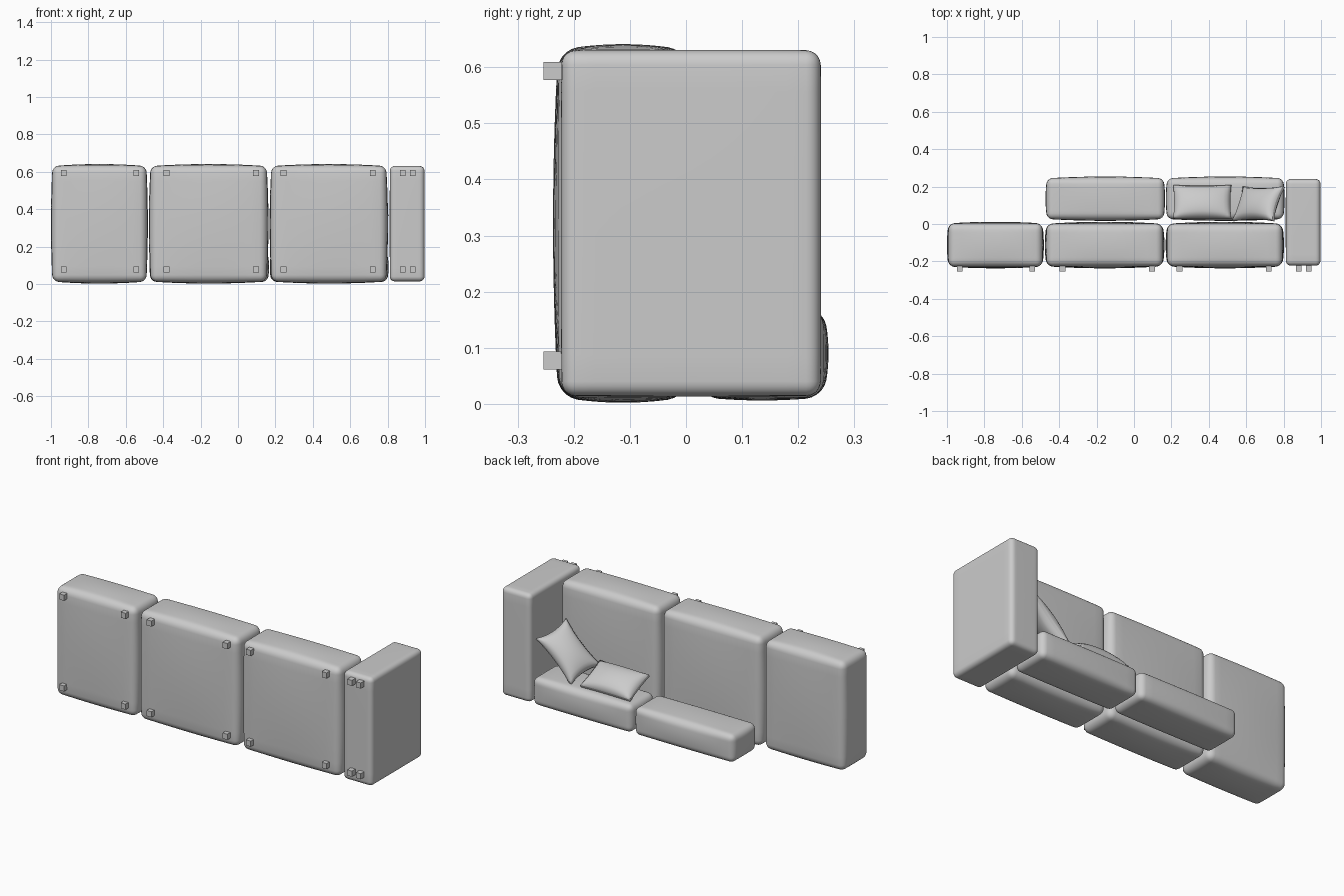
import bpy, bmesh
from mathutils import Vector, Matrix

if "Cube" in bpy.data.objects:
    bpy.data.objects.remove(bpy.data.objects["Cube"])


def grid_cube(n):
    """Cube from -1 to 1, each side split into n x n faces."""
    bm = bmesh.new()
    bmesh.ops.create_cube(bm, size=2)
    bmesh.ops.subdivide_edges(bm, edges=bm.edges[:], cuts=n - 1, use_grid_fill=True)
    return bm


def finish(bm, name, smooth=True):
    bmesh.ops.recalc_face_normals(bm, faces=bm.faces[:])
    me = bpy.data.meshes.new(name)
    bm.to_mesh(me)
    bm.free()
    ob = bpy.data.objects.new(name, me)
    bpy.context.collection.objects.link(ob)
    if smooth:
        me.polygons.foreach_set("use_smooth", [True] * len(me.polygons))
    return ob


def cushion(name, lo, hi, r, bulge):
    """Rounded box filling lo..hi, whose faces swell by bulge along x, y, z."""
    lo, hi, bulge = Vector(lo), Vector(hi), Vector(bulge)
    centre, half = (lo + hi) / 2, (hi - lo) / 2 - bulge
    bm = grid_cube(18)
    for v in bm.verts:
        t = v.co.copy()
        p, inner = Vector(), Vector()
        for i in range(3):
            a, s = abs(t[i]), 1 if t[i] >= 0 else -1
            core = half[i] - r
            p[i] = s * (a * 1.5 * core if a <= 2 / 3 else core + (a - 2 / 3) * 3 * r)
            inner[i] = max(-core, min(core, p[i]))
        p = inner + (p - inner).normalized() * r
        u = [p[i] / half[i] for i in range(3)]
        q = p.copy()
        for i in range(3):
            j, k = (i + 1) % 3, (i + 2) % 3
            q[i] += bulge[i] * u[i] * (1 - u[j] ** 2) * (1 - u[k] ** 2)
        v.co = centre + q
    return finish(bm, name)


def pillow(name, centre, across, up, size, thick, pinch):
    """Throw pillow: fat in the middle, thin at the edges, sides drawn in."""
    x = Vector(across).normalized()
    z = x.cross(Vector(up)).normalized()
    y = z.cross(x)
    m = Matrix((x, y, z)).transposed()
    bm = grid_cube(16)
    for vert in bm.verts:
        u, v, w = vert.co
        fat = 0.008 + thick / 2 * ((1 - u * u) * (1 - v * v)) ** 0.5
        p = Vector((u * size[0] / 2 * (1 - pinch * (1 - v * v)),
                    v * size[1] / 2 * (1 - pinch * (1 - u * u)), w * fat))
        vert.co = Vector(centre) + m @ p
    return finish(bm, name)


# The sofa lies on its back: its top faces +y and its seat front faces +z
# Seat blocks
cushion("chaise_seat", (-1, -0.237, 0.002), (-0.482, 0.012, 0.641), 0.035, (0.008, 0.009, 0.011))
cushion("middle_seat", (-0.477, -0.237, 0.002), (0.163, 0.012, 0.641), 0.035, (0.01, 0.011, 0.011))
cushion("right_seat", (0.169, -0.237, 0.002), (0.802, 0.012, 0.641), 0.035, (0.01, 0.011, 0.011))

# Backrests
cushion("middle_backrest", (-0.473, 0.017, 0.006), (0.166, 0.254, 0.175), 0.03, (0.008, 0.01, 0.006))
cushion("right_backrest", (0.17, 0.017, 0.006), (0.805, 0.254, 0.175), 0.03, (0.008, 0.01, 0.006))

# Armrest
cushion("armrest", (0.811, -0.223, 0.013), (0.998, 0.241, 0.631), 0.026, (0.001, 0.001, 0.001))

# Throw pillows
pillow("flat_pillow", (0.365, 0.118, 0.218), (1, 0, 0), (0, 0.17, -0.075),
       (0.31, 0.19), 0.085, 0.03)
pillow("leaning_pillow", (0.665, 0.108, 0.298), (0.21, 0, 0.2), (0.06, 0.17, -0.05),
       (0.30, 0.2), 0.085, 0.12)

# Square feet
for part, xs in {"chaise": (-0.932, -0.545), "middle": (-0.382, 0.096),
                 "right": (0.243, 0.72), "armrest": (0.88, 0.935)}.items():
    for x in xs:
        for z in (0.077, 0.593):
            bm = grid_cube(1)
            for v in bm.verts:
                v.co = Vector((x, -0.232, z)) + Vector((v.co.x * 0.015, v.co.y * 0.022, v.co.z * 0.016))
            finish(bm, part + "_foot", False)
